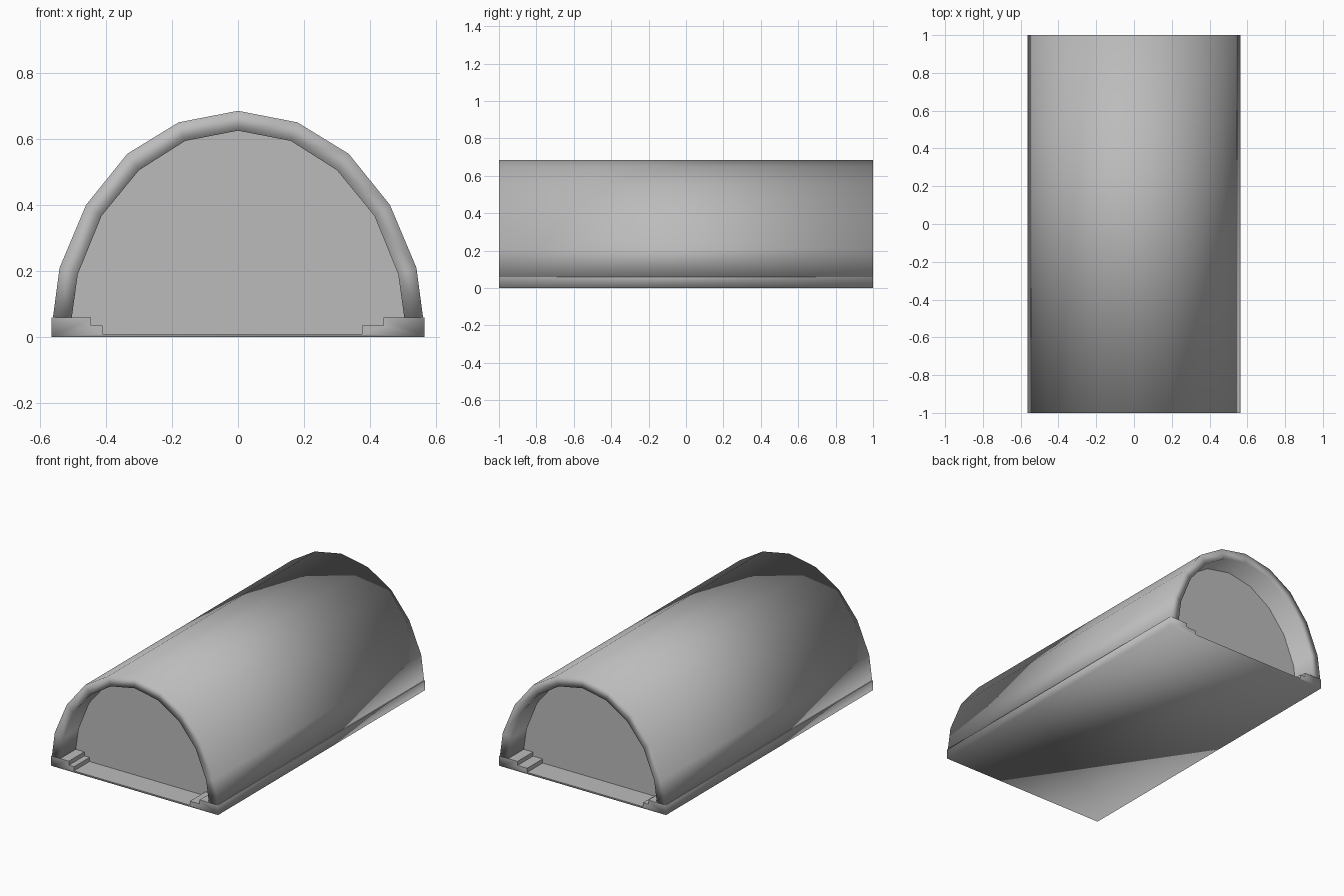
import bpy, bmesh

cube = bpy.data.objects.get("Cube")
if cube:
    bpy.data.objects.remove(cube, do_unlink=True)


def material(name, rgb):
    m = bpy.data.materials.new(name)
    m.use_nodes = True
    m.diffuse_color = (*rgb, 1)
    bsdf = m.node_tree.nodes["Principled BSDF"]
    bsdf.inputs["Base Color"].default_value = (*rgb, 1)
    bsdf.inputs["Roughness"].default_value = 0.8
    return m


grey = material("plain grey", (0.5, 0.5, 0.5))


def add_object(name, bm):
    mesh = bpy.data.meshes.new(name)
    bm.to_mesh(mesh)
    bm.free()
    mesh.materials.append(grey)
    obj = bpy.data.objects.new(name, mesh)
    bpy.context.collection.objects.link(obj)
    return obj


def mirrored(half):
    """Complete an arch listed from its right foot to its apex."""
    return half + [(-x, z) for x, z in half[-2::-1]]


def loop(bm, points, y):
    return [bm.verts.new((x, y, z)) for x, z in points]


def bridge(bm, a, b):
    for i in range(len(a)):
        j = (i + 1) % len(a)
        bm.faces.new((a[i], a[j], b[j], b[i]))


outer = mirrored([(.56, .06), (.54, .21), (.46, .40), (.335, .555), (.18, .65), (0, .685)])
inner = mirrored([(.503, .06), (.485, .19), (.413, .367), (.30, .505), (.16, .594), (0, .625)])

# Vaulted shell, softly shaded right over its rims
bm = bmesh.new()
ring = outer + inner[::-1]
front, back = loop(bm, ring, -1), loop(bm, ring, 1)
bridge(bm, front, back)
n = len(ring)
for i in range(len(outer) - 1):
    for v in (front, back):
        bm.faces.new((v[i], v[i + 1], v[n - 2 - i], v[n - 1 - i]))
bmesh.ops.recalc_face_normals(bm, faces=bm.faces)
for f in bm.faces:
    f.smooth = True
add_object("vault_shell", bm)

# Floor slab with stepped kerbs along both sides
profile = [(-.565, 0), (.565, 0), (.565, .06), (.44, .06), (.44, .035), (.375, .035),
           (.375, .01), (-.41, .01), (-.41, .035), (-.445, .035), (-.445, .06), (-.565, .06)]
bm = bmesh.new()
front, back = loop(bm, profile, -1), loop(bm, profile, 1)
bridge(bm, front, back)
bm.faces.new(front)
bm.faces.new(back)
bmesh.ops.recalc_face_normals(bm, faces=bm.faces)
for f in bm.faces:
    inside = abs(f.normal.x) > .5 and abs(f.calc_center_median().x) < .5
    f.smooth = f.normal.z < .5 and not inside
add_object("floor_slab", bm)

# Flat panels closing the tunnel just inside each end
opening = [(.503, .005)] + inner + [(-.503, .005)]
for name, y in (("front_panel", -.85), ("back_panel", .85)):
    bm = bmesh.new()
    face = bm.faces.new(loop(bm, opening, y))
    face.normal_update()
    if face.normal.y * y < 0:
        face.normal_flip()
    add_object(name, bm)
